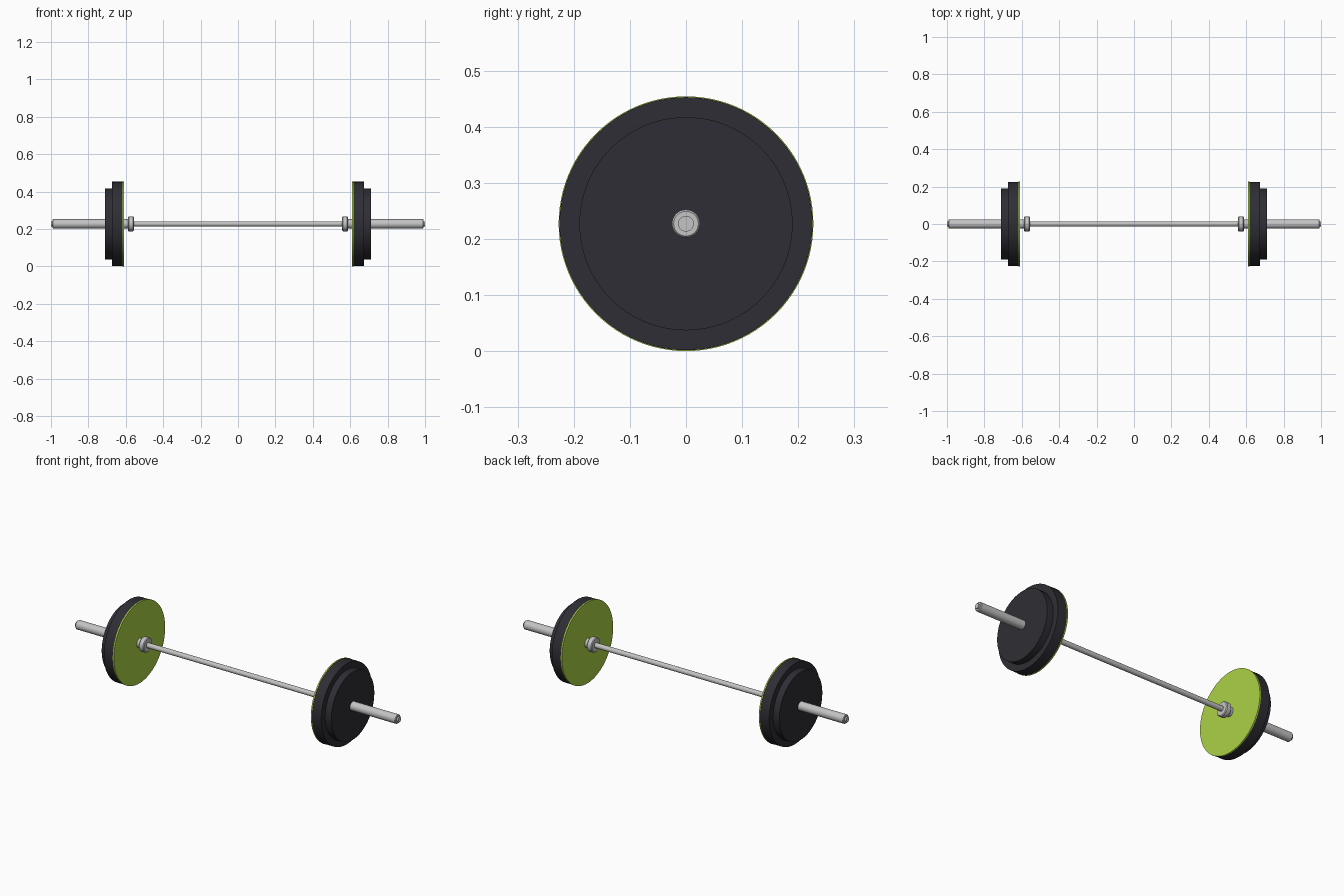
import bpy, bmesh, math

if "Cube" in bpy.data.objects:
    bpy.data.objects.remove(bpy.data.objects["Cube"])

AXIS_Z = 0.227


def material(name, rgb):
    m = bpy.data.materials.new(name)
    m.diffuse_color = (*rgb, 1)
    m.use_nodes = True
    m.node_tree.nodes["Principled BSDF"].inputs["Base Color"].default_value = m.diffuse_color
    return m


STEEL = material("steel", (0.55, 0.55, 0.55))
BLACK = material("black rubber", (0.027, 0.027, 0.035))
GREEN = material("lime green", (0.41, 0.64, 0.06))


def lathe(name, profile, mat, side=1, segments=64):
    """Spin (x, radius) points around the bar axis."""
    bm = bmesh.new()
    rings = []
    for x, r in profile:
        rings.append([bm.verts.new((side * x,
                                    r * math.cos(2 * math.pi * i / segments),
                                    r * math.sin(2 * math.pi * i / segments)))
                      for i in range(segments)])
    for a, b in zip(rings, rings[1:]):
        for i in range(segments):
            j = (i + 1) % segments
            bm.faces.new((a[i], a[j], b[j], b[i]))
    bm.faces.new(rings[0])
    bm.faces.new(rings[-1])
    bmesh.ops.recalc_face_normals(bm, faces=bm.faces)
    mesh = bpy.data.meshes.new(name)
    bm.to_mesh(mesh)
    bm.free()
    mesh.materials.append(mat)
    ob = bpy.data.objects.new(name, mesh)
    ob.location.z = AXIS_Z
    bpy.context.collection.objects.link(ob)
    bpy.ops.object.select_all(action='DESELECT')
    ob.select_set(True)
    bpy.context.view_layer.objects.active = ob
    bpy.ops.object.shade_smooth_by_angle(angle=math.radians(35))
    return ob


# Thin grip bar between the two sleeves
lathe("grip_bar", [(-0.57, 0.014), (0.57, 0.014)], STEEL, segments=32)

for label, side in (("left", -1), ("right", 1)):
    # Collar flange, loading sleeve and end stub
    lathe(label + "_collar", [(0.557, 0.036), (0.561, 0.04), (0.584, 0.04), (0.588, 0.036)],
          STEEL, side, 48)
    lathe(label + "_sleeve", [(0.58, 0.025), (0.988, 0.025), (0.992, 0.022)],
          STEEL, side, 48)
    lathe(label + "_end_stub", [(0.985, 0.014), (1.0, 0.014)], STEEL, side, 32)
    # Lime inner face, large plate and smaller outer plate
    lathe(label + "_inner_face", [(0.61, 0.227), (0.617, 0.227)], GREEN, side, 96)
    lathe(label + "_large_plate", [(0.616, 0.2255), (0.673, 0.2255)], BLACK, side, 96)
    lathe(label + "_small_plate", [(0.67, 0.19), (0.711, 0.19)], BLACK, side, 96)
